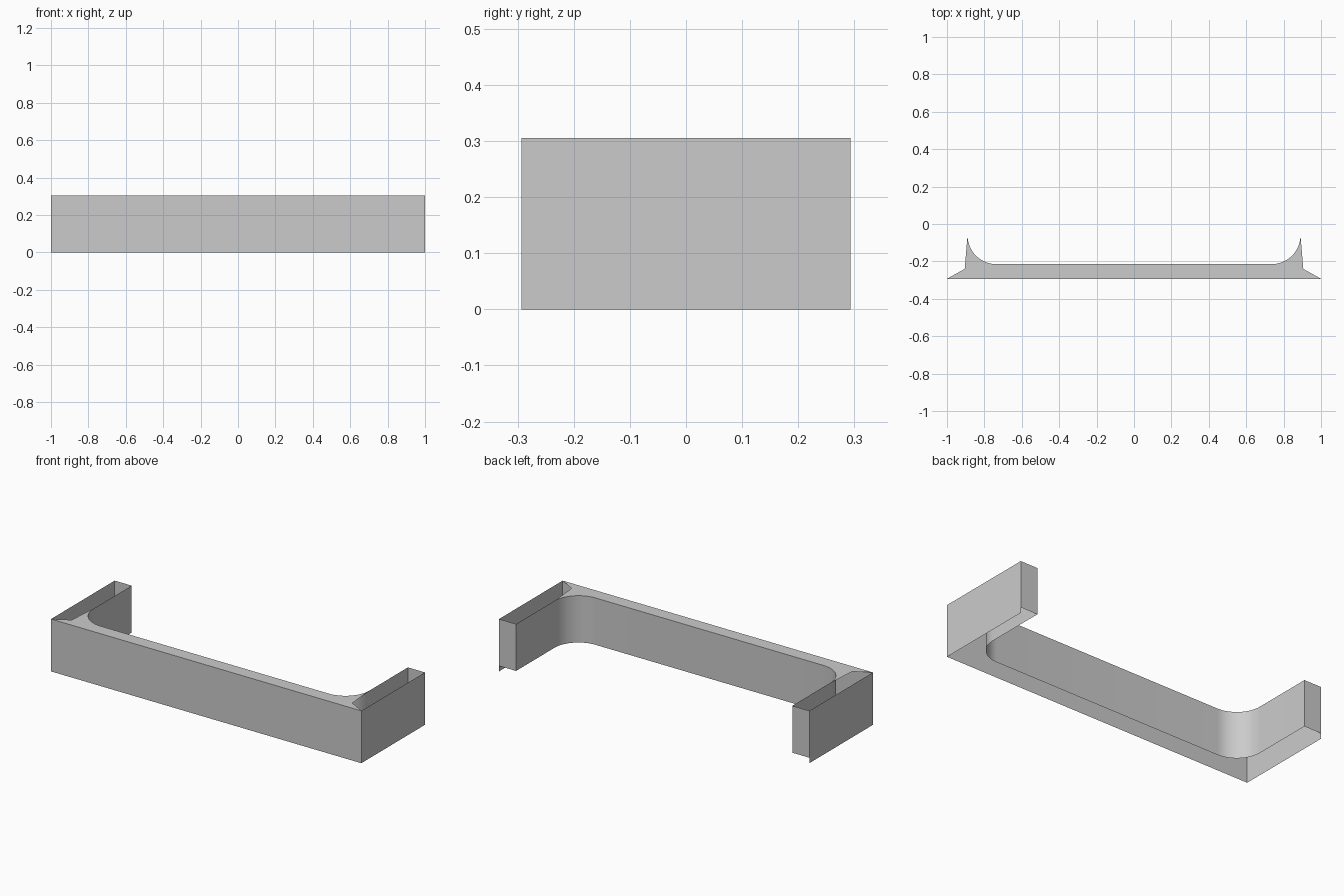
import bpy, bmesh
from math import sin, cos, pi

if "Cube" in bpy.data.objects:
    bpy.data.objects.remove(bpy.data.objects["Cube"])

HX, HY, TOP = 1.0, 0.293, 0.305   # half length, half depth, height
INNER_BOTTOM = 0.032              # inner skin stops above the floor
R, CX, CY = 0.155, 0.735, -0.06   # inner corner fillet


def mirrored(half):
    """Right-hand path (front centre outward) joined with its mirror image."""
    return [(-x, y) for x, y in reversed(half)] + half


def finish(name, bm):
    me = bpy.data.meshes.new(name)
    bm.to_mesh(me)
    bm.free()
    ob = bpy.data.objects.new(name, me)
    bpy.context.collection.objects.link(ob)
    return ob


def wall(name, path, z0, z1):
    """Thin vertical sheet following a plan path."""
    bm = bmesh.new()
    low = [bm.verts.new((x, y, z0)) for x, y in path]
    high = [bm.verts.new((x, y, z1)) for x, y in path]
    for i in range(len(path) - 1):
        bm.faces.new((low[i], low[i + 1], high[i + 1], high[i]))
    return finish(name, bm)


# Rounded inner corner, from the long run round to the arm
arc = [(CX + R * sin(a), CY - R * cos(a))
       for a in (i * pi / 2 / 16 for i in range(17))]

# Outer skin: front and both sides
wall("outer_wall", mirrored([(HX, -HY), (HX, HY)]), 0, TOP)

# Inner skin: long run, rounded corners, arms and arm ends
inner = wall("inner_wall", mirrored(arc + [(CX + R, HY), (HX, HY)])[::-1],
             INNER_BOTTOM, TOP)

# Top rim: covers the front run and tapers to points at the open arms
bm = bmesh.new()
rim = mirrored(arc + [(0.905, -0.24), (HX, -HY)])
bm.faces.new([bm.verts.new((x, y, TOP)) for x, y in rim])
bm.normal_update()
for f in bm.faces:
    if f.normal.z < 0:
        f.normal_flip()
bmesh.ops.triangulate(bm, faces=bm.faces[:])
finish("top_rim", bm)

# Smooth the rounded corners, keep the arm ends crisp
bpy.context.view_layer.objects.active = inner
inner.select_set(True)
bpy.ops.object.shade_smooth_by_angle()
